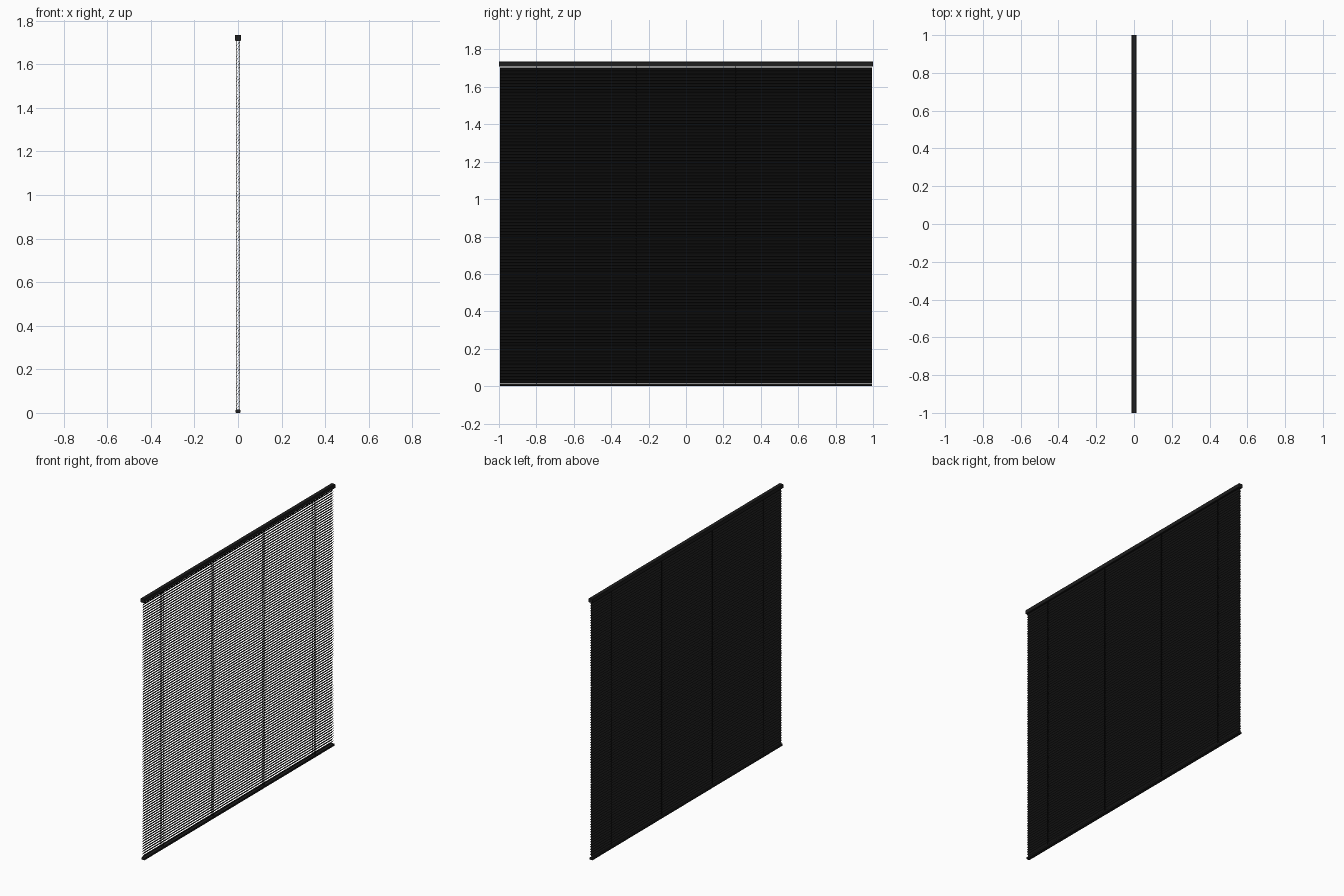
import bpy, bmesh, math

if "Cube" in bpy.data.objects:
    bpy.data.objects.remove(bpy.data.objects["Cube"])


def material(name, rgb):
    m = bpy.data.materials.new(name)
    m.diffuse_color = (*rgb, 1)
    m.use_nodes = True
    m.node_tree.nodes["Principled BSDF"].inputs["Base Color"].default_value = m.diffuse_color
    return m


RAIL = material("rail black", (0.013, 0.013, 0.013))
SLAT = material("slat black", (0.009, 0.009, 0.009))
CORD = material("cord black", (0.005, 0.005, 0.005))


def make_object(name, bm, mat):
    bmesh.ops.recalc_face_normals(bm, faces=bm.faces)
    me = bpy.data.meshes.new(name)
    bm.to_mesh(me)
    bm.free()
    me.materials.append(mat)
    ob = bpy.data.objects.new(name, me)
    bpy.context.collection.objects.link(ob)
    return ob


def extrude_y(bm, profile, y0, y1):
    """Prism along y from a closed (x, z) profile."""
    a = [bm.verts.new((x, y0, z)) for x, z in profile]
    b = [bm.verts.new((x, y1, z)) for x, z in profile]
    n = len(profile)
    for i in range(n):
        j = (i + 1) % n
        bm.faces.new((a[i], a[j], b[j], b[i]))
    bm.faces.new(a)
    bm.faces.new(b[::-1])


def chamfered(hw, z0, z1, c):
    return [(-hw + c, z0), (hw - c, z0), (hw, z0 + c), (hw, z1 - c),
            (hw - c, z1), (-hw + c, z1), (-hw, z1 - c), (-hw, z0 + c)]


# Head rail and bottom rail
bm = bmesh.new()
extrude_y(bm, chamfered(0.0135, 1.708, 1.735, 0.002), -1.0, 1.0)
make_object("head_rail", bm, RAIL)
bm = bmesh.new()
extrude_y(bm, chamfered(0.0125, 0.0, 0.015, 0.003), -0.994, 0.994)
make_object("bottom_rail", bm, RAIL)

# Slats: thin, slightly crowned strips, tilted with the +x edge raised
COUNT, Z0, Z1 = 102, 0.028, 1.694
WIDTH, TILT, THICK, CROWN = 0.0235, math.radians(55), 0.0007, 0.0014
SEG = 4
ct, st = math.cos(TILT), math.sin(TILT)
section = []
for side in (1, -1):
    for i in range(SEG + 1):
        u = side * (2 * i / SEG - 1)
        v = CROWN * (0.5 - u * u) + side * THICK / 2
        section.append((u * WIDTH / 2, v))
section = [(u * ct - v * st, u * st + v * ct) for u, v in section]
bm = bmesh.new()
for k in range(COUNT):
    z = Z0 + (Z1 - Z0) * k / (COUNT - 1)
    extrude_y(bm, [(x, z + dz) for x, dz in section], -0.994, 0.994)
slats = make_object("slats", bm, SLAT)
slats.data.polygons.foreach_set("use_smooth", [False] * len(slats.data.polygons))

# Ladder cords: front and back strings with a rung under every slat
bm = bmesh.new()
R = 0.001
for y in (-0.797, -0.265, 0.265, 0.797):
    for x in (-0.0085, 0.0085):
        extrude_y(bm, [(x - R, 0.012), (x + R, 0.012), (x + R, 1.71), (x - R, 1.71)],
                  y - 0.0015, y + 0.0015)
    for k in range(COUNT):
        z = Z0 + (Z1 - Z0) * k / (COUNT - 1) - 0.0015
        extrude_y(bm, [(-0.0085, z - 0.0115), (0.0085, z + 0.0115),
                       (0.0085, z + 0.0123), (-0.0085, z - 0.0107)], y - 0.001, y + 0.001)
make_object("ladder_cords", bm, CORD)
# Lift cords through the middle of the slats
bm = bmesh.new()
for y in (-0.797, -0.265, 0.265, 0.797):
    extrude_y(bm, [(-R, 0.012), (R, 0.012), (R, 1.71), (-R, 1.71)], y - 0.001, y + 0.001)
make_object("lift_cords", bm, CORD)
